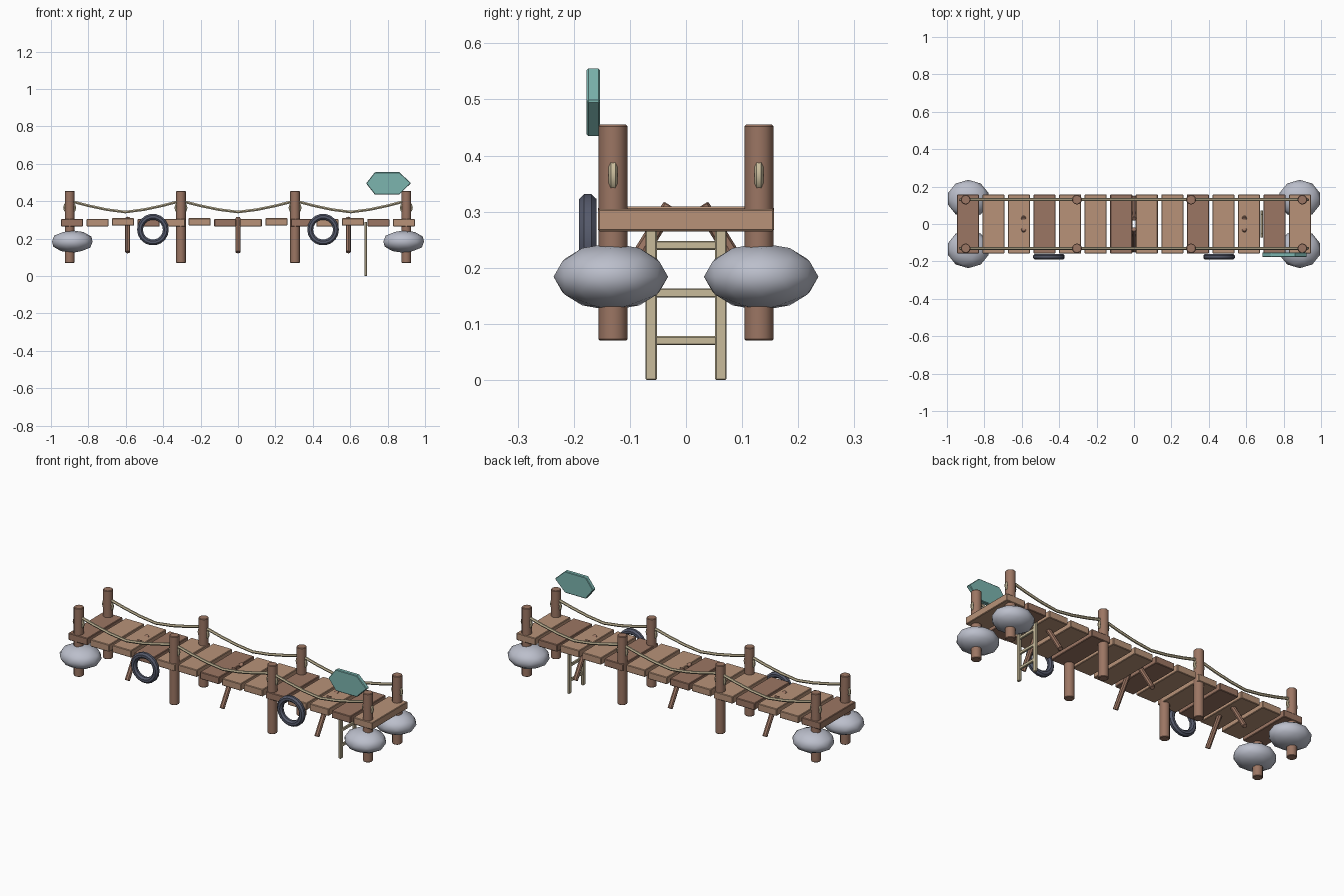
import bpy, bmesh, math
from mathutils import Vector, Matrix

cube = bpy.data.objects.get("Cube")
if cube:
    bpy.data.objects.remove(cube, do_unlink=True)


def material(name, color):
    m = bpy.data.materials.new(name)
    m.use_nodes = True
    m.diffuse_color = (*color, 1)
    m.node_tree.nodes["Principled BSDF"].inputs["Base Color"].default_value = (*color, 1)
    return m


LIGHT = material("light wood", (0.48, 0.29, 0.19))
DARK = material("dark wood", (0.33, 0.18, 0.125))
ROPE = material("rope tan", (0.58, 0.50, 0.33))
FLOAT = material("pale grey", (0.50, 0.52, 0.60))
RUBBER = material("dark rubber", (0.09, 0.10, 0.145))
TEAL = material("teal paint", (0.20, 0.46, 0.43))


def add(name, bm, mat, bevel=0, smooth=True):
    bmesh.ops.recalc_face_normals(bm, faces=bm.faces)
    mesh = bpy.data.meshes.new(name)
    bm.to_mesh(mesh)
    bm.free()
    mesh.materials.append(mat)
    ob = bpy.data.objects.new(name, mesh)
    bpy.context.collection.objects.link(ob)
    if bevel:
        mod = ob.modifiers.new("Bevel", "BEVEL")
        mod.width = bevel
        mod.segments = 1
        mod.limit_method = "ANGLE"
        mod.angle_limit = math.radians(50)
    if smooth:
        bpy.ops.object.select_all(action="DESELECT")
        ob.select_set(True)
        bpy.context.view_layer.objects.active = ob
        bpy.ops.object.shade_smooth_by_angle(angle=math.radians(40))
    return ob


def box(name, loc, size, mat, bevel=0.003):
    bm = bmesh.new()
    bmesh.ops.create_cube(bm, size=1, matrix=Matrix.Translation(loc) @ Matrix.Diagonal((*size, 1)))
    return add(name, bm, mat, bevel, smooth=False)


def rod(name, a, b, radius, mat, sides=12, bevel=0.003):
    a, b = Vector(a), Vector(b)
    turn = (b - a).to_track_quat("Z", "Y").to_matrix().to_4x4()
    bm = bmesh.new()
    bmesh.ops.create_cone(bm, cap_ends=True, segments=sides, radius1=radius, radius2=radius,
                          depth=(b - a).length, matrix=Matrix.Translation((a + b) / 2) @ turn)
    return add(name, bm, mat, bevel)


def sweep(name, points, radius, mat, sides=6, closed=False, squash=1):
    """Tube along points that lie in a plane facing the front."""
    bm = bmesh.new()
    n = len(points)
    rings = []
    for i, p in enumerate(points):
        before = points[i - 1] if closed or i else p
        after = points[(i + 1) % n] if closed or i < n - 1 else p
        t = (after - before).normalized()
        side = Vector((0, 1, 0))
        up = t.cross(side)
        rings.append([bm.verts.new(p + radius * (up * math.cos(a) + side * math.sin(a) * squash))
                      for a in (math.tau * (k + 0.5) / sides for k in range(sides))])
    for i in range(n if closed else n - 1):
        r, s = rings[i], rings[(i + 1) % n]
        for k in range(sides):
            j = (k + 1) % sides
            bm.faces.new((r[k], r[j], s[j], s[k]))
    if not closed:
        bm.faces.new(rings[0])
        bm.faces.new(rings[-1])
    return add(name, bm, mat)


def hoop(name, center, major, minor, mat, steps, sides=6, squash=1):
    c = Vector(center)
    pts = [c + major * Vector((math.cos(a), 0, math.sin(a)))
           for a in (math.tau * i / steps for i in range(steps))]
    return sweep(name, pts, minor, mat, sides, True, squash)


# Deck planks, every third one dark
for i in range(14):
    x = (i - 6.5) * 0.1365
    z = 0.285 + (0.004 if i % 3 == 2 else 0)
    box(f"plank_{i + 1}", (x, 0, z), (0.118, 0.314, 0.04), DARK if i % 3 == 0 else LIGHT)

# Posts, rope loops and sagging ropes along both sides
post_x = (-0.9, -0.305, 0.305, 0.9)
for side, y in (("front", -0.13), ("back", 0.13)):
    for i, x in enumerate(post_x):
        rod(f"{side}_post_{i + 1}", (x, y, 0.07), (x, y, 0.455), 0.026, DARK)
        hoop(f"{side}_rope_loop_{i + 1}", (x, y, 0.365), 0.028, 0.008, ROPE, 12)
    for i in range(3):
        a, b = post_x[i], post_x[i + 1]
        pts = [Vector((a + (b - a) * k / 6, y, 0.342 + 0.06 * abs(k / 3 - 1) ** 1.4))
               for k in range(7)]
        sweep(f"{side}_rope_{i + 1}", pts, 0.008, ROPE)

# Splayed braces under the deck
for i, x in enumerate((-0.59, 0, 0.59)):
    for side, s in (("front", -1), ("back", 1)):
        rod(f"{side}_brace_{i + 1}", (x, s * 0.028, 0.311), (x, s * 0.142, 0.127),
            0.0135, DARK, 8, 0.002)

# Floats at the corners
for xs, xn in ((-1, "right"), (1, "left")):
    for ys, yn in ((-1, "front"), (1, "back")):
        bm = bmesh.new()
        bmesh.ops.create_icosphere(bm, subdivisions=2, radius=1,
                                   matrix=Matrix.Translation((xs * 0.886, ys * 0.134, 0.184))
                                   @ Matrix.Diagonal((0.114, 0.102, 0.06, 1)))
        add(f"{yn}_{xn}_float", bm, FLOAT)

# Tyre fenders on the front side
for name, x in (("right_tyre", -0.455), ("left_tyre", 0.455)):
    hoop(name, (x, -0.175, 0.248), 0.069, 0.017, RUBBER, 18, 8)

# Ladder hanging between two planks
for name, y in (("front_ladder_rail", -0.062), ("back_ladder_rail", 0.062)):
    box(name, (0.683, y, 0.145), (0.014, 0.02, 0.29), ROPE, 0.002)
for i in range(3):
    box(f"ladder_rung_{i + 1}", (0.683, 0, 0.07 + i * 0.085), (0.012, 0.124, 0.016), ROPE, 0.002)

# Pointed sign board
outline = [(0.685, 0.495), (0.732, 0.435), (0.862, 0.435),
           (0.925, 0.497), (0.862, 0.555), (0.732, 0.555)]
bm = bmesh.new()
face = bm.faces.new([bm.verts.new((x, -0.177, z)) for x, z in outline])
ext = bmesh.ops.extrude_face_region(bm, geom=[face])
bmesh.ops.translate(bm, vec=(0, 0.024, 0),
                    verts=[v for v in ext["geom"] if isinstance(v, bmesh.types.BMVert)])
add("sign_board", bm, TEAL, 0.003, smooth=False)
